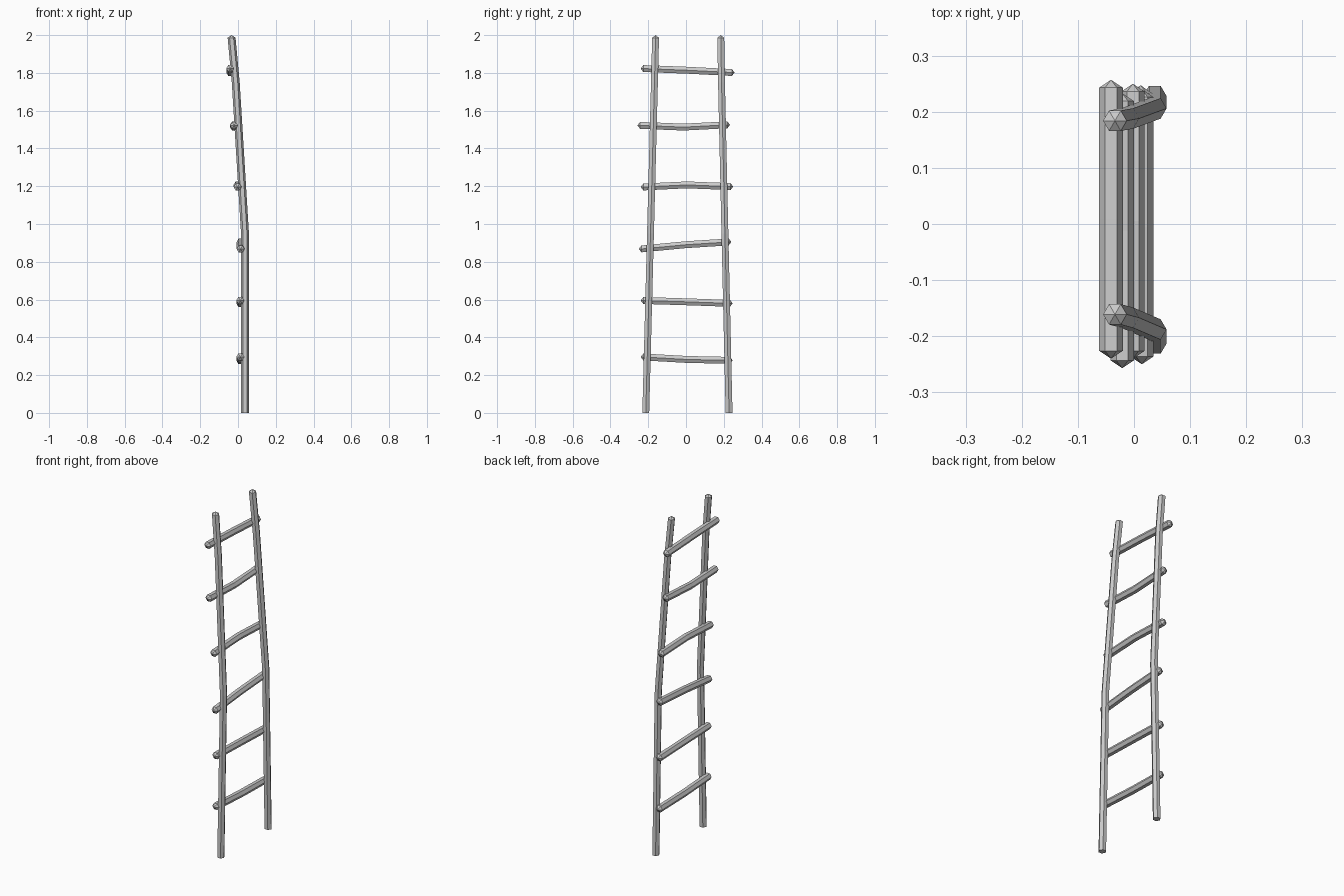
import bpy
import bmesh
import math
from mathutils import Vector

cube = bpy.data.objects.get("Cube")
if cube:
    bpy.data.objects.remove(cube, do_unlink=True)

wood = bpy.data.materials.new("grey_wood")
wood.use_nodes = True
colour = (0.6, 0.6, 0.6, 1)
wood.diffuse_color = colour
wood.node_tree.nodes["Principled BSDF"].inputs["Base Color"].default_value = colour

SIDES = 6
TIP = 0.014


def stick(name, path, radius, u, v, start_tip, end_tip):
    """Sweep a hexagon along the path; each end is a flat cap or a low point."""
    bm = bmesh.new()
    path = [Vector(p) for p in path]
    rings = []
    for p in path:
        ring = []
        for i in range(SIDES):
            a = math.tau * i / SIDES
            ring.append(bm.verts.new(p + radius * (math.cos(a) * u + math.sin(a) * v)))
        rings.append(ring)
    for a, b in zip(rings, rings[1:]):
        for i in range(SIDES):
            j = (i + 1) % SIDES
            bm.faces.new((a[i], a[j], b[j], b[i]))
    axis = u.cross(v)
    if axis.dot(path[-1] - path[0]) < 0:
        axis = -axis
    for ring, p, pointed, out in ((rings[0], path[0], start_tip, -axis),
                                  (rings[-1], path[-1], end_tip, axis)):
        if pointed:
            apex = bm.verts.new(p + out * TIP)
            for i in range(SIDES):
                bm.faces.new((ring[i], ring[(i + 1) % SIDES], apex))
        else:
            bm.faces.new(ring)
    bmesh.ops.recalc_face_normals(bm, faces=bm.faces)
    mesh = bpy.data.meshes.new(name)
    bm.to_mesh(mesh)
    bm.free()
    mesh.materials.append(wood)
    obj = bpy.data.objects.new(name, mesh)
    bpy.context.collection.objects.link(obj)


X, Y, Z = Vector((1, 0, 0)), Vector((0, 1, 0)), Vector((0, 0, 1))

# Two leaning poles: upright below, bent back above the middle
pole_x = (0.037, 0.037, -0.012, -0.034)
pole_z = (0, 0.95, 1.75, 2 - TIP)
for name, ys in (("front_pole", (-0.213, -0.188, -0.167, -0.161)),
                 ("back_pole", (0.228, 0.206, 0.188, 0.184))):
    stick(name, list(zip(pole_x, ys, pole_z)), 0.021, X, Y, False, True)

# Slightly crooked rungs: x, front tip y, back tip y, then front/middle/back z
rungs = [
    (0.012, -0.24, 0.247, 0.296, 0.283, 0.278),
    (0.012, -0.24, 0.247, 0.595, 0.588, 0.580),
    (0.014, -0.25, 0.24, 0.868, 0.890, 0.905),
    (-0.002, -0.24, 0.25, 1.196, 1.207, 1.198),
    (-0.021, -0.257, 0.233, 1.522, 1.513, 1.525),
    (-0.041, -0.24, 0.257, 1.823, 1.814, 1.802),
]
for n, (x, y0, y1, z0, z1, z2) in enumerate(rungs, 1):
    y0, y1 = y0 + TIP, y1 - TIP
    path = [(x, y0, z0), (x, (y0 + y1) / 2, z1), (x, y1, z2)]
    stick(f"rung_{n}", path, 0.021, X, Z, True, True)
